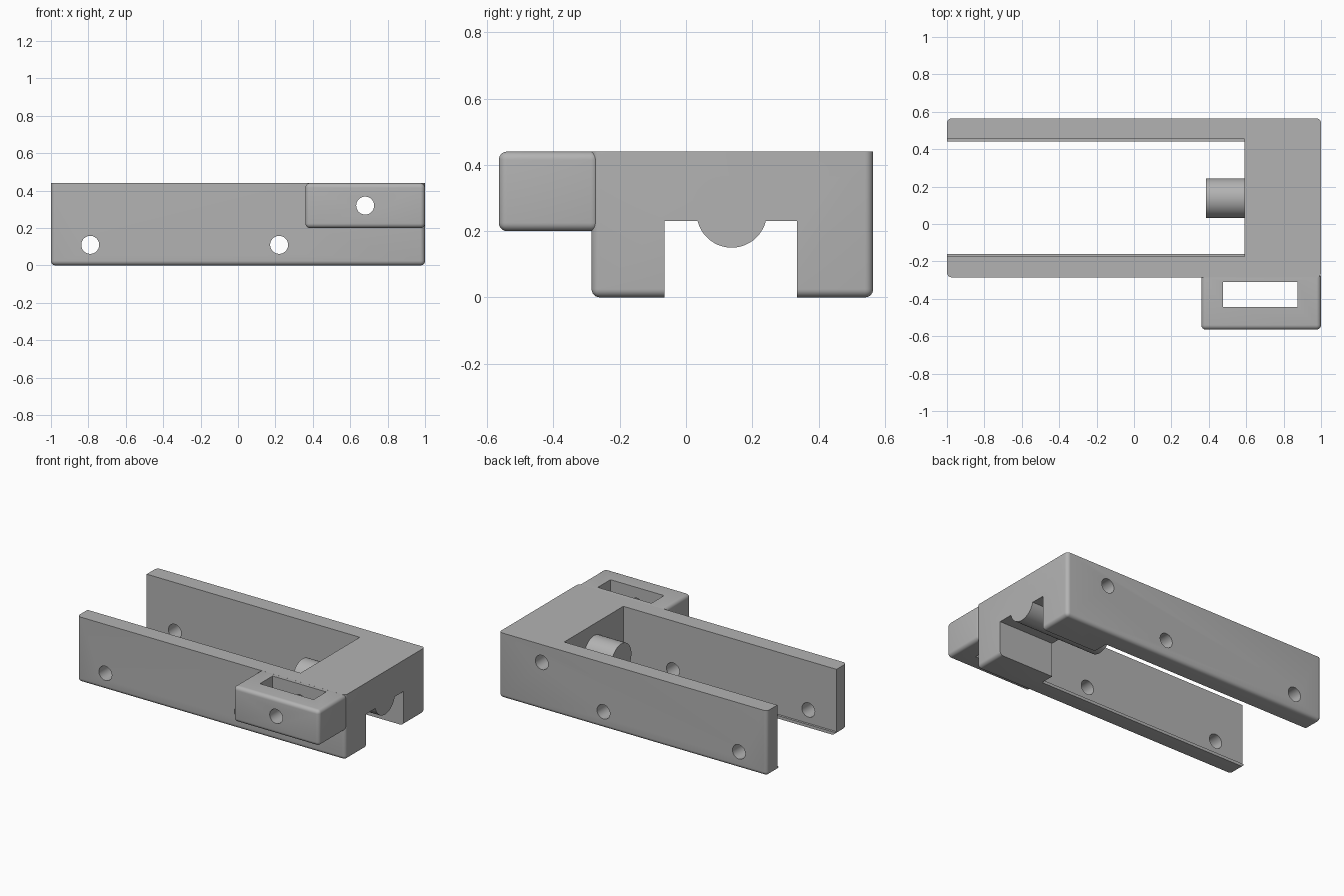
import bpy, bmesh, math
from mathutils import Matrix, Vector

default = bpy.data.objects.get("Cube")
if default:
    bpy.data.objects.remove(default, do_unlink=True)

TOP = 0.44
ROUND = 0.025

grey = bpy.data.materials.new("plain_grey")
grey.use_nodes = True
grey.diffuse_color = (0.45, 0.45, 0.45, 1)
grey.node_tree.nodes["Principled BSDF"].inputs["Base Color"].default_value = (0.45, 0.45, 0.45, 1)


def finish(name, bm):
    bmesh.ops.recalc_face_normals(bm, faces=bm.faces[:])
    mesh = bpy.data.meshes.new(name)
    bm.to_mesh(mesh)
    bm.free()
    mesh.materials.append(grey)
    obj = bpy.data.objects.new(name, mesh)
    bpy.context.collection.objects.link(obj)
    return obj


def box(name, low, high, rounded=None):
    """Box between two corners; rounded picks the edges to bevel."""
    low, high = Vector(low), Vector(high)
    bm = bmesh.new()
    bmesh.ops.create_cube(bm, size=1)
    for v in bm.verts:
        v.co = (low + high) / 2 + v.co * (high - low)
    if rounded:
        edges = [e for e in bm.edges if rounded(e)]
        bmesh.ops.bevel(bm, geom=edges, offset=ROUND, segments=6,
                        profile=0.5, affect='EDGES')
    return finish(name, bm)


def cylinder(name, radius, start, end):
    start, end = Vector(start), Vector(end)
    axis = end - start
    turn = axis.to_track_quat('Z', 'Y').to_matrix().to_4x4()
    bm = bmesh.new()
    bmesh.ops.create_cone(bm, cap_ends=True, segments=48, radius1=radius,
                          radius2=radius, depth=axis.length,
                          matrix=Matrix.Translation((start + end) / 2) @ turn)
    return finish(name, bm)


def combine(target, other, operation):
    mod = target.modifiers.new(operation, 'BOOLEAN')
    mod.operation, mod.solver, mod.object = operation, 'EXACT', other
    bpy.context.view_layer.objects.active = target
    bpy.ops.object.modifier_apply(modifier=mod.name)
    bpy.data.objects.remove(other, do_unlink=True)


# Main body: rounded everywhere except around the top face
body = box("bracket_body", (-1, -0.285, 0), (1, 0.565, TOP),
           lambda e: min(v.co.z for v in e.verts) < 0.01)

# Long pocket between the walls, leaving a thin lip along the bottom
combine(body, box("pocket", (-1.2, -0.175, 0.02), (0.59, 0.455, 1)), 'DIFFERENCE')
combine(body, box("lip_opening", (-1.2, -0.16, -0.2), (0.59, 0.44, 0.5)), 'DIFFERENCE')

# Channel under the end block
combine(body, box("channel", (0.5, -0.065, -0.2), (1.2, 0.335, 0.23)), 'DIFFERENCE')

# Round pin along the channel ceiling, poking into the pocket
combine(body, cylinder("pin", 0.106, (0.385, 0.138, 0.256), (1, 0.138, 0.256)), 'UNION')

# Side lug with a strap slot
combine(body, box("lug", (0.36, -0.565, 0.2), (1, -0.262, TOP), lambda e: True), 'UNION')
combine(body, box("slot", (0.475, -0.445, 0), (0.875, -0.31, 1)), 'DIFFERENCE')

# Cross holes through both sides
for x, z in ((-0.79, 0.11), (0.22, 0.11), (0.68, 0.32)):
    combine(body, cylinder("hole", 0.048, (x, -1, z), (x, 1, z)), 'DIFFERENCE')

bpy.ops.object.select_all(action='DESELECT')
body.select_set(True)
bpy.context.view_layer.objects.active = body
bpy.ops.object.shade_smooth_by_angle(angle=math.radians(30))
